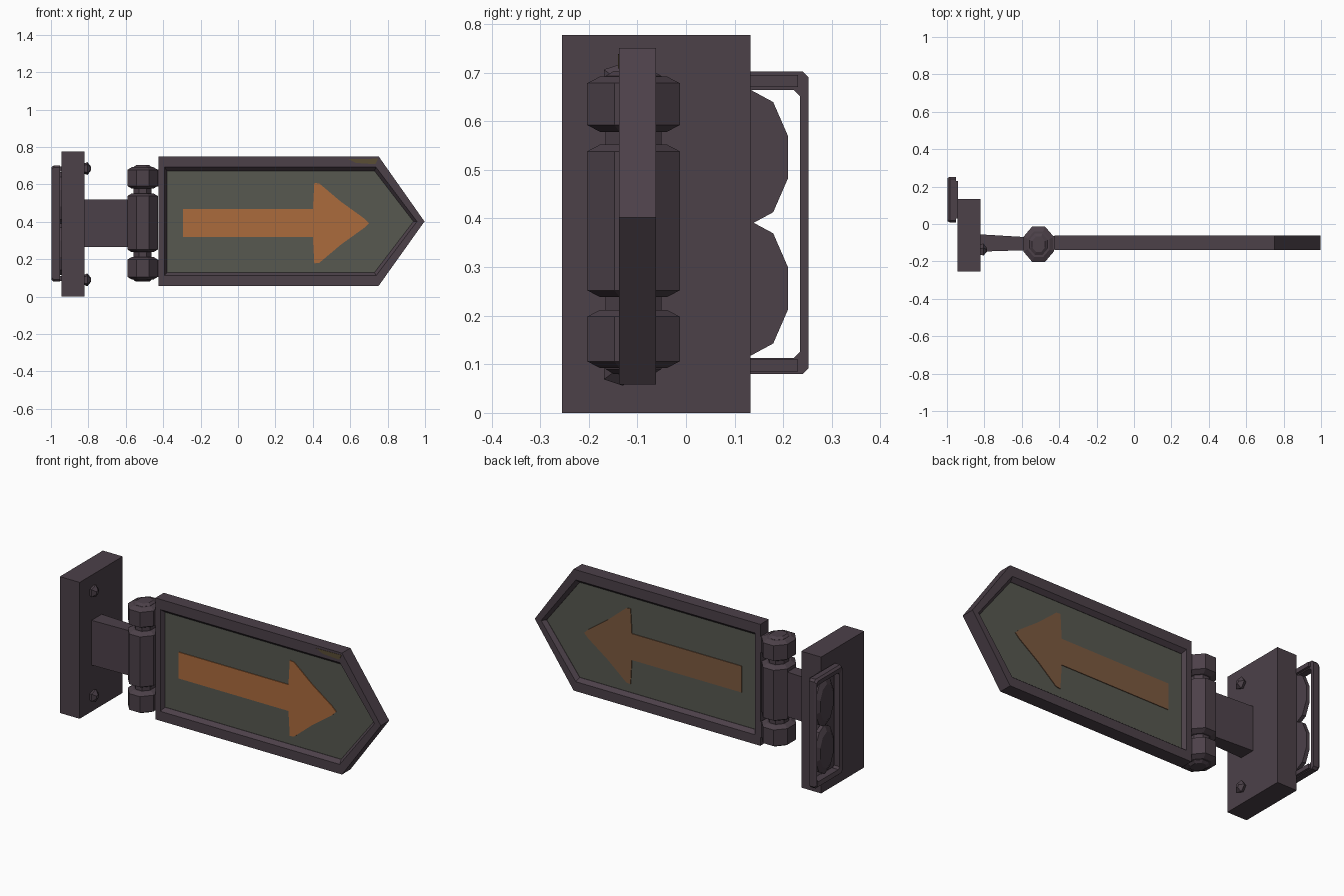
import bpy, bmesh, math
from mathutils import Vector

if "Cube" in bpy.data.objects:
    bpy.data.objects.remove(bpy.data.objects["Cube"])


def material(name, rgb):
    m = bpy.data.materials.new(name)
    m.diffuse_color = (*rgb, 1)
    m.use_nodes = True
    m.node_tree.nodes["Principled BSDF"].inputs["Base Color"].default_value = m.diffuse_color
    return m


METAL = material("dark plum metal", (0.072, 0.052, 0.066))
GLASS = material("grey green panel", (0.095, 0.098, 0.080))
ORANGE = material("orange paint", (0.41, 0.145, 0.046))
FADED = material("faded orange paint", (0.20, 0.100, 0.050))
MOSS = material("olive stain", (0.10, 0.075, 0.035))


def finish(name, bm, mat):
    bmesh.ops.recalc_face_normals(bm, faces=bm.faces)
    me = bpy.data.meshes.new(name)
    bm.to_mesh(me)
    bm.free()
    me.materials.append(mat)
    ob = bpy.data.objects.new(name, me)
    bpy.context.collection.objects.link(ob)
    return ob


def loft(name, rings, mat, closed=False):
    """Skin matching rings of points; cap the ends, or join last to first."""
    bm = bmesh.new()
    vs = [[bm.verts.new(p) for p in r] for r in rings]
    n = len(rings[0])
    for a, b in zip(vs, vs[1:] + (vs[:1] if closed else [])):
        for i in range(n):
            j = (i + 1) % n
            bm.faces.new((a[i], a[j], b[j], b[i]))
    if not closed:
        bm.faces.new(vs[0])
        bm.faces.new(vs[-1])
    return finish(name, bm, mat)


def box(name, x, y, z, mat=METAL):
    rect = [(x[0], y[0]), (x[1], y[0]), (x[1], y[1]), (x[0], y[1])]
    return loft(name, [[(a, b, h) for a, b in rect] for h in z], mat)


def plate(name, pts, y0, y1, mat):
    return loft(name, [[(x, y, z) for x, z in pts] for y in (y0, y1)], mat)


# wall block and arm
box("wall_block", (-0.945, -0.82), (-0.255, 0.133), (0, 0.777))
arm = [(-0.83, -0.148, -0.055), (-0.58, -0.14, -0.07)]
loft("arm", [[(x, a, 0.265), (x, b, 0.265), (x, b, 0.52), (x, a, 0.52)] for x, a, b in arm], METAL)

# screw heads on the arm side of the block
for i, z in enumerate((0.09, 0.685)):
    rings = []
    for x, r in ((-0.825, 0.028), (-0.805, 0.036), (-0.787, 0.012)):
        rings.append([(x, -0.14 + r * math.cos(k * math.tau / 5),
                       z + r * math.sin(k * math.tau / 5)) for k in range(5)])
    loft(f"screw_head_{i}", rings, METAL)


# hinge knuckles with chamfered ends, and the pin
def knuckle(name, z0, z1, chamfer, r=1.0):
    rings = []
    for z, s in ((z0, 0.72), (z0 + chamfer, 1), (z1 - chamfer, 1), (z1, 0.72)):
        rings.append([(-0.51 + 0.088 * s * r * math.cos((k + 0.5) * math.tau / 8),
                       -0.108 + 0.103 * s * r * math.sin((k + 0.5) * math.tau / 8), z)
                      for k in range(8)])
    loft(name, rings, METAL)


knuckle("knuckle_lower", 0.092, 0.212, 0.014)
knuckle("knuckle_middle", 0.238, 0.552, 0.014)
knuckle("knuckle_upper", 0.578, 0.692, 0.014)
knuckle("hinge_pin", 0.08, 0.703, 0.01, 0.6)
for i, z in enumerate((0.105, 0.59)):
    box(f"hinge_leaf_{i}", (-0.49, -0.41), (-0.135, -0.065), (z, z + 0.09))


# sign frame: pointed outline swept through a stepped section
def outline(left, low, high, corner, tip):
    return [(left, low), (corner, low), (tip, 0.402), (corner, high), (left, high)]


outer = outline(-0.425, 0.058, 0.75, 0.752, 0.997)
lip = outline(-0.393, 0.112, 0.692, 0.738, 0.957)
inner = outline(-0.38, 0.13, 0.672, 0.73, 0.938)
section = [(outer, -0.138), (lip, -0.138), (inner, -0.115),
           (inner, -0.085), (lip, -0.062), (outer, -0.062)]
loft("sign_frame", [[(x, y, z) for x, z in o] for o, y in section], METAL, closed=True)
plate("sign_panel", outline(-0.386, 0.122, 0.68, 0.733, 0.945), -0.113, -0.087, GLASS)

# painted arrows on both sides
half = [(-0.293, 0.075), (0.40, 0.075), (0.408, 0.215), (0.435, 0.212), (0.55, 0.115), (0.675, 0.025)]
arrow = [(x, 0.393 + d) for x, d in half] + [(0.70, 0.393)] + [(x, 0.393 - d) for x, d in half[::-1]]
plate("arrow_front", arrow, -0.117, -0.112, ORANGE)
plate("arrow_back", arrow, -0.088, -0.083, FADED)

# stain on the frame corner
plate("frame_stain", [(0.59, 0.735), (0.63, 0.715), (0.735, 0.708), (0.75, 0.738)],
      -0.1395, -0.137, MOSS)


# wall fitting: chamfered open rim around two rounded lugs
def rim(y0, y1, z0, z1, c, x):
    return [(x, y, z) for y, z in ((y0 + c, z0), (y1 - c, z0), (y1, z0 + c), (y1, z1 - c),
                                   (y1 - c, z1), (y0 + c, z1), (y0, z1 - c), (y0, z0 + c))]


big, small = (0.008, 0.252, 0.08, 0.702, 0.012), (0.03, 0.234, 0.113, 0.664, 0.012)
loft("fitting_rim", [rim(*big, -0.953), rim(*big, -0.985), rim(0.014, 0.246, 0.09, 0.692, 0.012, -0.997),
                     rim(*small, -0.99), rim(*small, -0.953)], METAL, closed=True)
for i, z in enumerate((0.256, 0.526)):
    rings = []
    for x, s in ((-0.943, 1), (-0.965, 1), (-0.98, 0.75)):
        rings.append([(x, 0.13 + 0.084 * s * math.cos((k + 0.5) * math.tau / 10),
                       z + 0.14 * s * math.sin((k + 0.5) * math.tau / 10)) for k in range(10)])
    loft(f"fitting_lug_{i}", rings, METAL)
# short ties holding the rim to the block
for i, z in enumerate((0.085, 0.67)):
    box(f"fitting_tie_{i}", (-0.96, -0.94), (0.03, 0.23), (z, z + 0.025))
